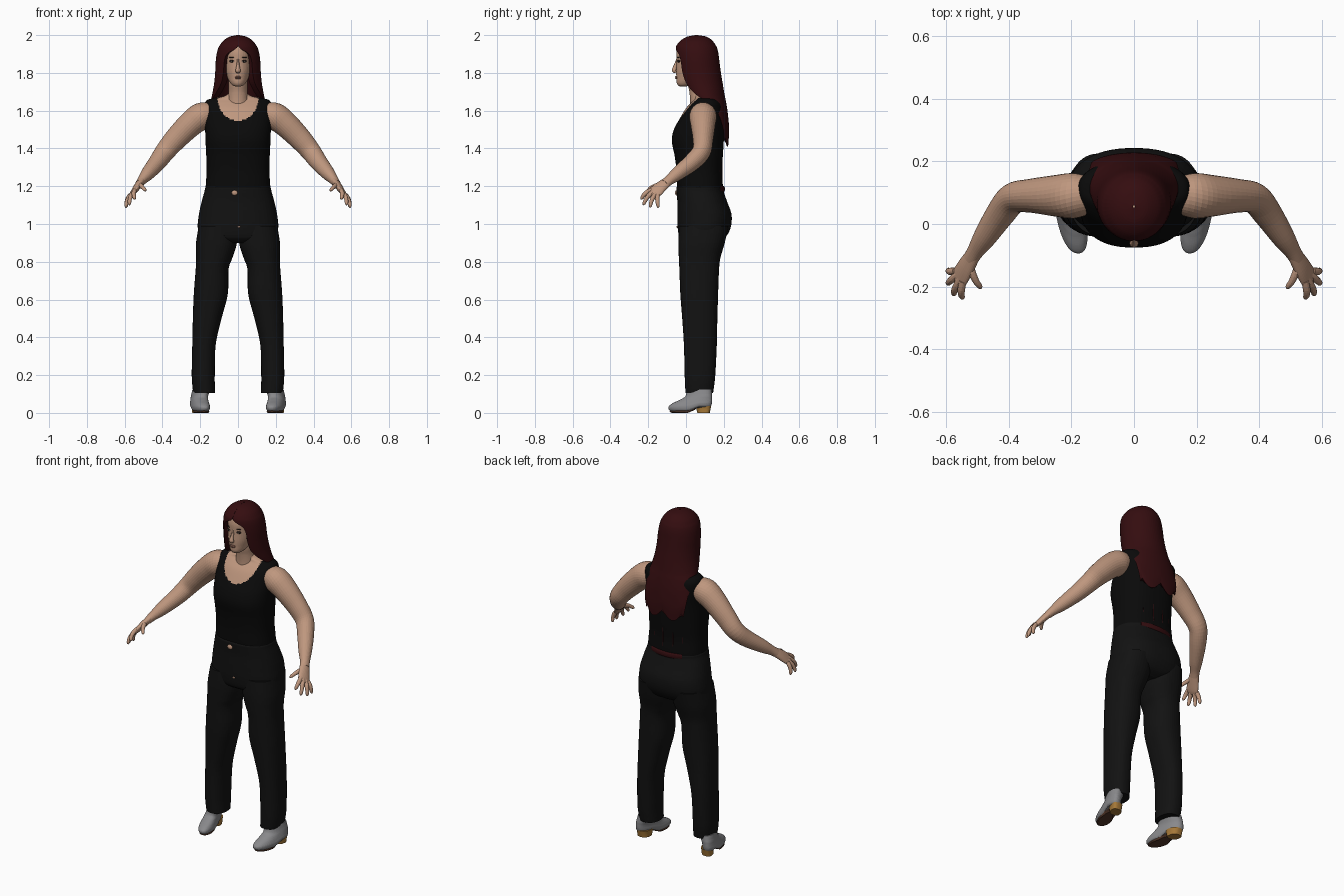
import bpy, bmesh, math
from mathutils import Vector

cube = bpy.data.objects.get("Cube")
if cube:
    bpy.data.objects.remove(cube, do_unlink=True)

parts = []
ACROSS_HAND = Vector((0.39, 0.83, -0.41))


def material(name, r, g, b):
    m = bpy.data.materials.new(name)
    m.use_nodes = True
    m.diffuse_color = (r, g, b, 1)
    bsdf = next(n for n in m.node_tree.nodes if n.type == 'BSDF_PRINCIPLED')
    bsdf.inputs["Base Color"].default_value = (r, g, b, 1)
    bsdf.inputs["Roughness"].default_value = 0.8
    return m


SKIN = material("skin", 0.52, 0.31, 0.21)
HAIR = material("dark_red_hair", 0.035, 0.004, 0.005)
TOP = material("black_top", 0.003, 0.003, 0.003)
TROUSER = material("black_trousers", 0.006, 0.006, 0.006)
SHOE = material("grey_leather", 0.25, 0.25, 0.26)
HEEL = material("tan_heel", 0.38, 0.19, 0.04)
SOLE = material("brown_sole", 0.08, 0.035, 0.02)
LIP = material("lip", 0.30, 0.14, 0.10)
WHITE = material("eye_white", 0.5, 0.46, 0.42)
DARK = material("dark_lash", 0.02, 0.012, 0.01)


def smooth_rows(rows, sub):
    """Catmull-Rom interpolation of rows of numbers."""
    out = []
    for i in range(len(rows) - 1):
        p = [rows[max(0, min(len(rows) - 1, i + k))] for k in (-1, 0, 1, 2)]
        for j in range(sub):
            t = j / sub
            out.append([b + 0.5 * t * (c - a + t * (2*a - 5*b + 4*c - d + t * (3*(b - c) + d - a)))
                        for a, b, c, d in zip(*p)])
    return out + [list(rows[-1])]


def skin_rings(name, rings, mats, mirror=False):
    """Join rings of points into a closed surface."""
    bm = bmesh.new()
    loops = [[bm.verts.new(co) for co in ring] for ring in rings]
    n = len(loops[0])
    for a, b in zip(loops, loops[1:]):
        for i in range(n):
            bm.faces.new((a[i], a[(i + 1) % n], b[(i + 1) % n], b[i]))
    bm.faces.new(loops[0])
    bm.faces.new(loops[-1])
    bmesh.ops.recalc_face_normals(bm, faces=bm.faces)
    return finish(name, bm, mats, mirror)


def finish(name, bm, mats, mirror):
    me = bpy.data.meshes.new(name)
    bm.to_mesh(me)
    bm.free()
    ob = bpy.data.objects.new(name, me)
    bpy.context.scene.collection.objects.link(ob)
    for m in mats:
        me.materials.append(m)
    if mirror:
        ob.modifiers.new("mirror", 'MIRROR').use_mirror_merge = False
    parts.append(ob)
    return ob


def loft(name, rows, *mats, mirror=False, seg=48, sub=6, power=2.0, warp=None):
    """Stack of rounded sections: height, centre x, half width, front y, back y."""
    rings = []
    for z, cx, rx, yf, yb in smooth_rows(rows, sub):
        ring = []
        for i in range(seg):
            t = math.tau * i / seg
            s, c = (math.copysign(abs(v) ** (2 / power), v) for v in (math.sin(t), math.cos(t)))
            co = Vector((cx + rx * s, (yf + yb) / 2 - (yb - yf) / 2 * c, z))
            ring.append(warp(co) if warp else co)
        rings.append(ring)
    return skin_rings(name, rings, mats, mirror)


def tube(name, rows, mat, mirror=True, seg=20, sub=5, wide=ACROSS_HAND):
    """Sweep along x, y, z with a wide and a thin radius."""
    pts = smooth_rows(rows, sub)
    rings = []
    for i, p in enumerate(pts):
        t = (Vector(pts[min(i + 1, len(pts) - 1)][:3]) - Vector(pts[max(i - 1, 0)][:3])).normalized()
        a = (wide - wide.dot(t) * t).normalized()
        b = t.cross(a)
        rings.append([Vector(p[:3]) + a * p[3] * math.cos(math.tau * k / seg)
                      + b * p[4] * math.sin(math.tau * k / seg) for k in range(seg)])
    return skin_rings(name, rings, [mat], mirror)


def blob(name, loc, size, mat, mirror=False):
    bm = bmesh.new()
    bmesh.ops.create_uvsphere(bm, u_segments=20, v_segments=12, radius=1)
    for v in bm.verts:
        v.co = Vector(loc) + Vector([a * b for a, b in zip(v.co, size)])
    return finish(name, bm, [mat], mirror)


# Torso: sleeveless top with a scooped neckline showing skin
torso = loft("torso_and_top", [
    (1.14, 0, .172, -.04, .19), (1.20, 0, .171, -.047, .195), (1.28, 0, .166, -.05, .19),
    (1.36, 0, .168, -.06, .195), (1.44, 0, .172, -.075, .2), (1.50, 0, .174, -.064, .203),
    (1.56, 0, .178, -.032, .205), (1.61, 0, .18, -.002, .203), (1.64, 0, .176, .025, .192),
    (1.66, 0, .155, .045, .172), (1.675, 0, .08, .045, .15), (1.69, 0, .05, .035, .13)],
    TOP, SKIN, seg=160, sub=8, power=2.4)
for f in torso.data.polygons:
    x, y, z = f.center
    scoop = (x / .108) ** 2 + ((z - 1.665) / .118) ** 2 < 1 and y < .12
    f.material_index = int(scoop or (z > 1.66 and abs(x) < .1))
loft("neck", [(1.60, 0, .06, .02, .14), (1.65, 0, .056, .022, .13), (1.70, 0, .05, .018, .12),
              (1.74, 0, .05, .01, .12), (1.79, 0, .05, .01, .12)], SKIN)

# Trousers
loft("trouser_seat", [
    (.90, 0, .12, .0, .16), (.925, 0, .195, -.033, .205), (.98, 0, .213, -.044, .236),
    (1.05, 0, .207, -.046, .241), (1.12, 0, .192, -.046, .217), (1.17, 0, .178, -.05, .2),
    (1.19, 0, .174, -.051, .198), (1.198, 0, .168, -.046, .192)], TROUSER, seg=64, power=2.3)
loft("trouser_legs", [
    (.99, .108, .1, -.036, .225), (.90, .114, .108, -.04, .205), (.82, .126, .096, -.038, .182),
    (.76, .137, .087, -.035, .175), (.63, .144, .09, -.03, .17), (.50, .163, .076, -.02, .166),
    (.36, .18, .062, -.011, .163), (.20, .184, .061, -.007, .155), (.13, .181, .059, -.004, .147),
    (.105, .178, .057, -.002, .143)], TROUSER, mirror=True, power=2.3)
blob("waist_buckle", (-.018, -.05, 1.165), (.016, .008, .014), SKIN)
blob("fly_button", (.005, -.046, .985), (.008, .005, .005), SKIN)


# Shoes, turned slightly inward, with a raised heel
def shoe_shape(co):
    lift = .026 * max(0, min(1, (co.y - .01) / .06)) * max(0, 1 - co.z / .1)
    return Vector((co.x + .2 * co.y, co.y, co.z + lift))


loft("shoes", [
    (.008, .197, .036, -.08, .13), (.018, .197, .044, -.092, .134), (.034, .197, .046, -.092, .137),
    (.05, .196, .044, -.072, .138), (.068, .194, .042, -.036, .138), (.088, .19, .042, -.004, .138),
    (.125, .18, .045, .005, .135)], SHOE, mirror=True, power=2.3, warp=shoe_shape)
loft("shoe_soles", [(0, .197, .036, -.075, .05), (.006, .197, .04, -.086, .06),
                    (.014, .197, .038, -.084, .1)], SOLE, mirror=True, sub=3, warp=shoe_shape)
loft("shoe_heels", [(0, .19, .032, .06, .126), (.02, .19, .033, .055, .13),
                    (.04, .19, .036, .05, .134)], HEEL, mirror=True, sub=3, power=2.6,
     warp=lambda co: Vector((co.x + .2 * co.y, co.y, co.z)))

# Arms and hands
tube("arms", [
    (.13, .09, 1.585, .055, .055), (.19, .09, 1.572, .072, .072), (.25, .09, 1.53, .066, .068),
    (.33, .09, 1.45, .054, .06), (.385, .082, 1.385, .049, .053), (.425, .035, 1.33, .046, .047),
    (.475, -.04, 1.27, .037, .037), (.505, -.085, 1.235, .028, .026), (.522, -.112, 1.213, .027, .021)],
    SKIN, seg=32)
tube("palms", [
    (.508, -.09, 1.232, .025, .02), (.535, -.135, 1.195, .034, .018), (.554, -.166, 1.167, .037, .014),
    (.565, -.181, 1.153, .032, .009)], SKIN, seg=28)
digits = {
    "index": ((.546, -.19, 1.175), (.546, -.237, 1.13)),
    "middle": ((.554, -.177, 1.165), (.575, -.226, 1.10)),
    "ring": ((.564, -.163, 1.154), (.594, -.19, 1.087)),
    "little": ((.573, -.149, 1.146), (.592, -.146, 1.086)),
    "thumb": ((.522, -.13, 1.208), (.487, -.205, 1.175)),
}
for name, (base, tip) in digits.items():
    base, tip = Vector(base), Vector(tip)
    rows = []
    for t, r in ((-.15, .011), (.3, .012), (.65, .0105), (.9, .0085), (1, .003)):
        bend = Vector((.006, -.004, .008)) * math.sin(math.pi * max(t, 0))
        rows.append((*(base.lerp(tip, t) + bend), r, r))
    tube(name + "_fingers", rows, SKIN, seg=12, sub=3)

# Head and face
loft("head", [
    (1.728, 0, .012, -.032, .0), (1.735, 0, .03, -.043, .03), (1.75, 0, .043, -.05, .06),
    (1.775, 0, .056, -.051, .1), (1.81, 0, .066, -.052, .12), (1.86, 0, .072, -.05, .14),
    (1.91, 0, .071, -.05, .145), (1.945, 0, .06, -.035, .135), (1.965, 0, .03, .02, .09)], SKIN)
tube("nose", [
    (0, -.045, 1.875, .006, .006), (0, -.052, 1.85, .007, .008), (0, -.06, 1.825, .011, .011),
    (0, -.062, 1.812, .014, .012), (0, -.054, 1.802, .01, .006)], SKIN, mirror=False,
    wide=Vector((1, 0, 0)))
blob("upper_lip", (0, -.05, 1.779), (.019, .008, .004), LIP)
blob("lower_lip", (0, -.05, 1.772), (.016, .008, .005), LIP)
blob("eye_rims", (.03, -.038, 1.862), (.016, .009, .007), DARK, True)
blob("eyes", (.03, -.0395, 1.861), (.012, .0095, .004), WHITE, True)
blob("irises", (.03, -.046, 1.861), (.004, .004, .004), DARK, True)
blob("eyebrows", (.031, -.04, 1.882), (.018, .007, .003), DARK, True)

# Hair: height, half width, front y, back y, edge angle, inner scale
hair_rows = [
    (2.0, .006, .05, .062, 0, .6), (1.991, .045, .005, .11, 0, .6), (1.97, .078, -.03, .14, 0, .6),
    (1.945, .097, -.05, .158, 0, .6), (1.927, .106, -.055, .166, 8, .6),
    (1.90, .113, -.055, .172, 31, .6), (1.86, .118, -.052, .177, 38, .6),
    (1.80, .121, -.045, .185, 40, .62), (1.74, .127, -.03, .195, 46, .7),
    (1.68, .138, 0, .205, 65, .78), (1.64, .145, .04, .213, 88, .85),
    (1.58, .15, .08, .222, 108, .9), (1.50, .15, .12, .228, 116, .93), (1.44, .14, .13, .226, 118, .94)]
hair_rings = []
for z, rx, yf, yb, edge, inner in smooth_rows(hair_rows, 5):
    a0 = math.radians(max(edge, .2))
    arc = [a0 + (math.tau - 2 * a0) * i / 48 for i in range(49)]
    # Pointed locks along the hem
    hem = max(0, (1.56 - z) / .12)
    ring = []
    for k, ts in ((1, arc), (inner, arc[::-1])):
        for t in ts:
            drop = hem * (.05 * abs(math.sin(1.5 * (t - math.pi) * 2.2)) - .02)
            ring.append(Vector((k * rx * math.sin(t),
                                (yf + yb) / 2 - k * (yb - yf) / 2 * math.cos(t), z - drop)))
    hair_rings.append(ring)
skin_rings("long_hair", hair_rings, [HAIR])

# Stray hair ends showing through the back of the top
for i, x in enumerate((-.1, -.045, .02, .085)):
    tube("hair_strand_%d" % (i + 1), [
        (x, .192 - 2 * x * x, 1.46, .004, .004), (x, .19 - 2 * x * x, 1.33, .003, .004),
        (x, .191 - 2 * x * x, 1.19, .004, .004)], HAIR, False, 8, 4, Vector((1, 0, 0)))
tube("hair_ends", [(x, .2 - 2.2 * x * x, 1.185, .016, .006) for x in (-.1, -.05, 0, .05, .1)],
     HAIR, False, 12, 4, Vector((0, 0, 1)))

# Smooth shading with sharp rims kept
for ob in bpy.context.view_layer.objects:
    ob.select_set(ob in parts)
bpy.context.view_layer.objects.active = parts[0]
bpy.ops.object.shade_smooth_by_angle(angle=math.radians(50))
